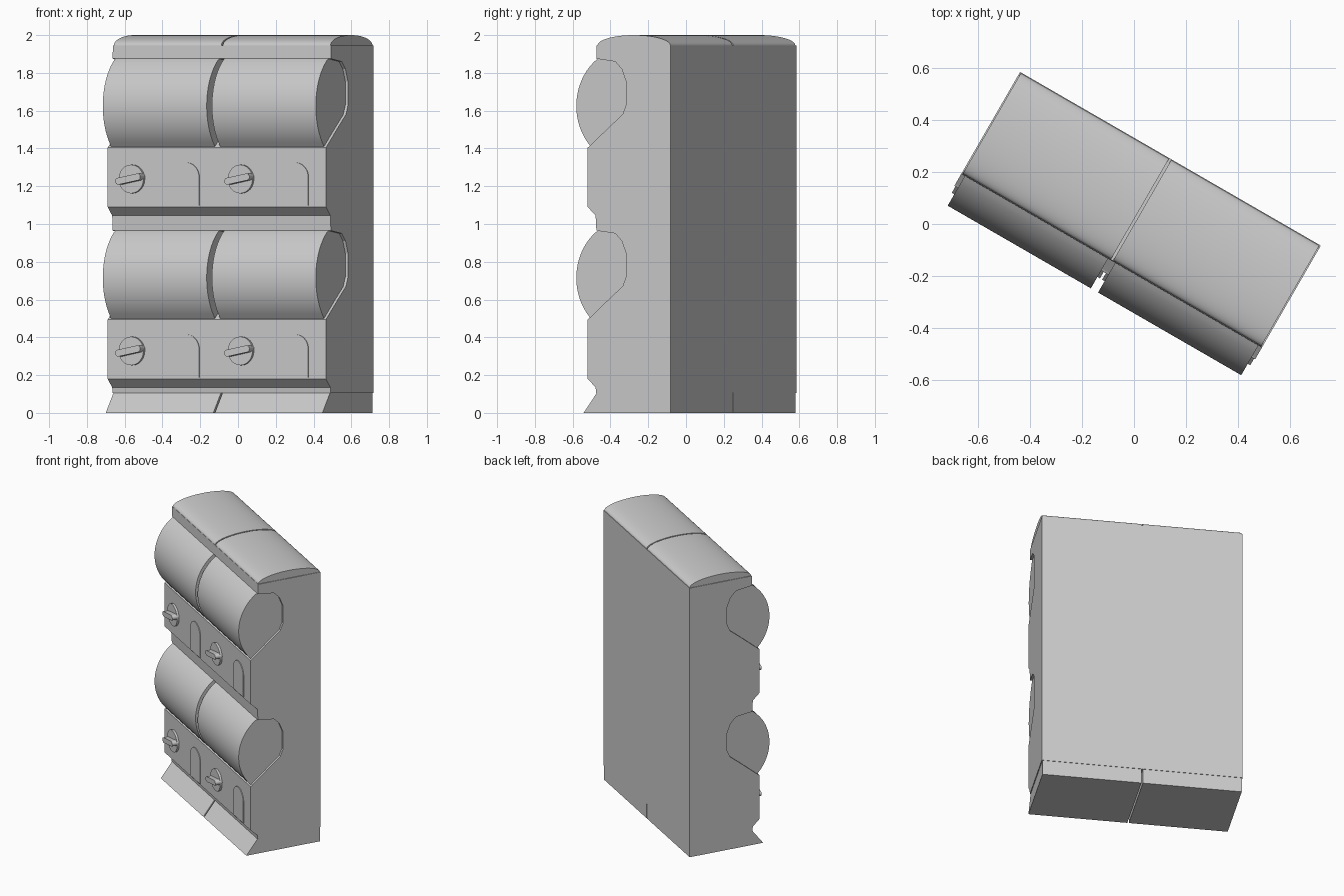
import bpy, bmesh
from math import sin, cos, pi, radians
from mathutils import Vector, Matrix

cube = bpy.data.objects.get("Cube")
if cube:
    bpy.data.objects.remove(cube, do_unlink=True)

grey = bpy.data.materials.new("plain_grey")
grey.use_nodes = True
grey.diffuse_color = (0.6, 0.6, 0.6, 1)
grey.node_tree.nodes["Principled BSDF"].inputs["Base Color"].default_value = (0.6, 0.6, 0.6, 1)

# The whole cabinet is turned about the vertical axis
PLACE = Matrix.Rotation(radians(-30), 4, 'Z') @ Matrix.Translation((-0.004, 0, 0))
HALF = 0.667
BACK = 0.287
FACE = -0.218
ROW = 0.91


def arc(cx, cz, rx, rz, start, end, n):
    """Points on an elliptical arc, angles in degrees."""
    angles = [radians(start + (end - start) * i / n) for i in range(n + 1)]
    return [(cx + rx * cos(a), cz + rz * sin(a)) for a in angles]


def prism(name, points, start, end, axis="x", smooth=False):
    """Extrude a closed profile along the local x or y axis."""
    def place(p, t):
        return Vector((t, p[0], p[1])) if axis == "x" else Vector((p[0], t, p[1]))
    bm = bmesh.new()
    face = bm.faces.new([bm.verts.new(place(p, start)) for p in points])
    moved = bmesh.ops.extrude_face_region(bm, geom=[face], use_keep_orig=True)
    verts = [g for g in moved["geom"] if isinstance(g, bmesh.types.BMVert)]
    bmesh.ops.translate(bm, verts=verts, vec=place((0, 0), end - start))
    bmesh.ops.recalc_face_normals(bm, faces=bm.faces)
    mesh = bpy.data.meshes.new(name)
    bm.to_mesh(mesh)
    bm.free()
    mesh.materials.append(grey)
    obj = bpy.data.objects.new(name, mesh)
    bpy.context.collection.objects.link(obj)
    obj.matrix_world = PLACE
    if smooth:
        bpy.ops.object.select_all(action='DESELECT')
        obj.select_set(True)
        bpy.context.view_layer.objects.active = obj
        bpy.ops.object.shade_smooth_by_angle(angle=radians(30))
    return obj


def raised(points, dz):
    return [(v, z + dz) for v, z in points]


# Socket behind each drum, from the lower lip to the upper lip
socket = [(-0.21, 0.5), (-0.085, 0.605), (-0.005, 0.67), (0.016, 0.72),
          (0.016, 0.845), (-0.01, 0.91), (-0.05, 0.95), (-0.165, 0.965)]
panel = [(-0.17, 0.135), (FACE, 0.18), (FACE, 0.495)]

# Cabinet body with the sockets notched into its front
profile = [(BACK, 0.105), (-0.166, 0.105)]
for row in range(2):
    profile += raised(panel + socket, row * ROW)
profile += [(-0.163, 1.945), (BACK, 1.945)]
prism("cabinet_body", profile, -HALF, HALF)

# Drum outline: socket wall closed by a round front
drum = socket + arc(0.008, 0.715, 0.305, 0.305, 125, 225, 28)[1:-1]
base = [(BACK - 0.003, 0), (-0.2465, 0), (-0.166, 0.105), (BACK - 0.003, 0.105)]
roof = arc(0.0615, 1.945, 0.2225, 0.055, 0, 180, 32)

for side, left_end in (("right", -HALF), ("left", 0)):
    centre = left_end + HALF / 2
    reach = HALF / 2

    # Split plinth and domed roof
    prism(side + "_plinth", base, centre - reach + 0.005, centre + reach - 0.005)
    prism(side + "_roof", roof, centre - reach + 0.005, centre + reach - 0.005, smooth=True)

    for row, level in enumerate(("lower", "upper")):
        dz = row * ROW
        tag = f"{level}_{side}_"

        # Drum, set in a little from both ends
        prism(tag + "drum", raised(drum, dz), centre - reach + 0.016,
              centre + reach - 0.016, smooth=True)

        # Arched hatch
        u = centre + 0.15
        hatch = [(u - 0.078, 0.187 + dz), (u + 0.078, 0.187 + dz)]
        hatch += arc(u, 0.337 + dz, 0.078, 0.078, 0, 180, 20)
        prism(tag + "hatch", hatch, FACE + 0.002, FACE - 0.005, axis="y")

        # Round knob plate with a tilted grip
        u, z = centre - 0.182, 0.328 + dz
        plate = arc(u, z, 0.076, 0.076, 0, 345, 23)
        prism(tag + "knob_plate", plate, FACE + 0.002, FACE - 0.015, axis="y", smooth=True)
        tilt = radians(11)
        ends = arc(0.06, 0, 0.018, 0.018, -90, 90, 8) + arc(-0.06, 0, 0.018, 0.018, 90, 270, 8)
        grip = [(u + a * cos(tilt) - b * sin(tilt), z + a * sin(tilt) + b * cos(tilt))
                for a, b in ends]
        prism(tag + "knob_grip", grip, FACE, FACE - 0.05, axis="y", smooth=True)
